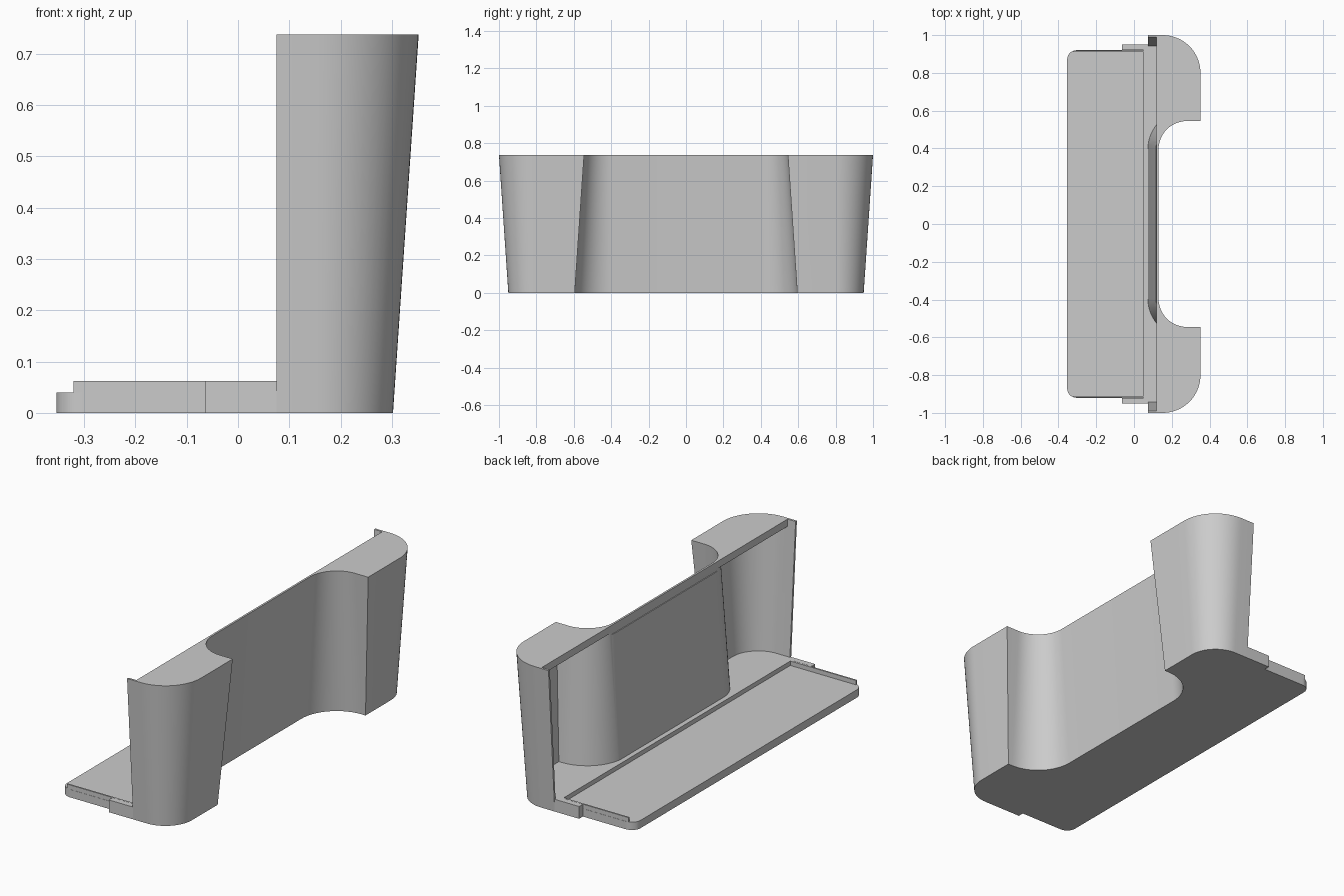
import bpy
import bmesh
from math import cos, sin, pi

cube = bpy.data.objects.get("Cube")
if cube:
    bpy.data.objects.remove(cube, do_unlink=True)

grey = bpy.data.materials.new("plain_grey")
grey.use_nodes = True
grey.diffuse_color = (0.6, 0.6, 0.6, 1)
grey.node_tree.nodes["Principled BSDF"].inputs["Base Color"].default_value = (0.6, 0.6, 0.6, 1)

HEIGHT, FLOOR, DECK, DRAFT, WALL = 0.737, 0.0625, 0.04, 0.05, 0.011
OPEN_X, SLOT_X, FRONT_X = 0.075, 0.12, 0.352
STEPS = 16


def arc(cx, cy, r, start, end):
    angles = [start + (end - start) * i / STEPS for i in range(STEPS + 1)]
    return [(cx + r * cos(a), cy + r * sin(a)) for a in angles]


def loft(name, bottom, top, z0, z1):
    """Solid between two matching outlines."""
    bm = bmesh.new()
    low = [bm.verts.new((x, y, z0)) for x, y in bottom]
    high = [bm.verts.new((x, y, z1)) for x, y in top]
    bm.faces.new(low[::-1])
    bm.faces.new(high)
    n = len(low)
    for i in range(n):
        j = (i + 1) % n
        bm.faces.new((low[i], low[j], high[j], high[i]))
    bmesh.ops.recalc_face_normals(bm, faces=bm.faces)
    mesh = bpy.data.meshes.new(name)
    bm.to_mesh(mesh)
    bm.free()
    mesh.materials.append(grey)
    obj = bpy.data.objects.new(name, mesh)
    bpy.context.collection.objects.link(obj)
    return obj


def box(name, x0, x1, y0, y1, z0, z1):
    rect = [(x0, y0), (x1, y0), (x1, y1), (x0, y1)]
    return loft(name, rect, rect, z0, z1)


def outline(z, inset, back_x):
    """Bin plan at height z: rounded lobes around a hollow notch."""
    o = DRAFT * (1 - z / HEIGHT) + inset
    half = [(back_x, 1 - o)]
    half += arc(0.152, 0.8, 0.2 - o, pi / 2, 0)
    half += [(FRONT_X - o, 0.545 + o)]
    half += arc(0.28, 0.395, 0.15 + o, pi / 2, pi)
    return half + [(x, -y) for x, y in reversed(half)]


def cut(target, cutter):
    mod = target.modifiers.new("cut", "BOOLEAN")
    mod.operation = "DIFFERENCE"
    mod.solver = "EXACT"
    mod.object = cutter
    bpy.context.view_layer.objects.active = target
    bpy.ops.object.modifier_apply(modifier=mod.name)
    bpy.data.objects.remove(cutter, do_unlink=True)


# Tapered shell, hollowed and open at the back, with a slot through its lid
shell = loft("bin_shell", outline(0, 0, OPEN_X), outline(HEIGHT, 0, OPEN_X), 0, HEIGHT)
lid_z = HEIGHT - 0.037
cut(shell, loft("cavity", outline(FLOOR, WALL, 0), outline(lid_z, WALL, 0), FLOOR, lid_z))
slot_low, slot_high = [
    [(0, -y), (SLOT_X, -y), (SLOT_X, y), (0, y)]
    for y in (1 - WALL - DRAFT * (1 - z / HEIGHT) for z in (lid_z - 0.01, HEIGHT + 0.01))
]
cut(shell, loft("slot", slot_low, slot_high, lid_z - 0.01, HEIGHT + 0.01))

for o in bpy.context.selected_objects:
    o.select_set(False)
shell.select_set(True)
bpy.context.view_layer.objects.active = shell
bpy.ops.object.shade_smooth_by_angle(angle=pi / 6)

# Base plate with rounded back corners
corner = arc(-0.304, 0.87, 0.05, pi / 2, pi)
plate = [(0.05, 0.92)] + corner
plate += [(x, -y) for x, y in reversed(plate)]
loft("base_plate", plate, plate, 0, DECK)

# Raised step between the plate and the shell
box("floor_step", 0.05, OPEN_X, -0.92, 0.92, 0, FLOOR)

# Thin end lips and side wings
for side, label in ((1, "back"), (-1, "front")):
    box(label + "_lip", -0.32, 0.05, side * 0.911, side * 0.919, DECK, FLOOR)
    box(label + "_wing", -0.063, OPEN_X, side * 0.92, side * 0.95, 0, FLOOR)
